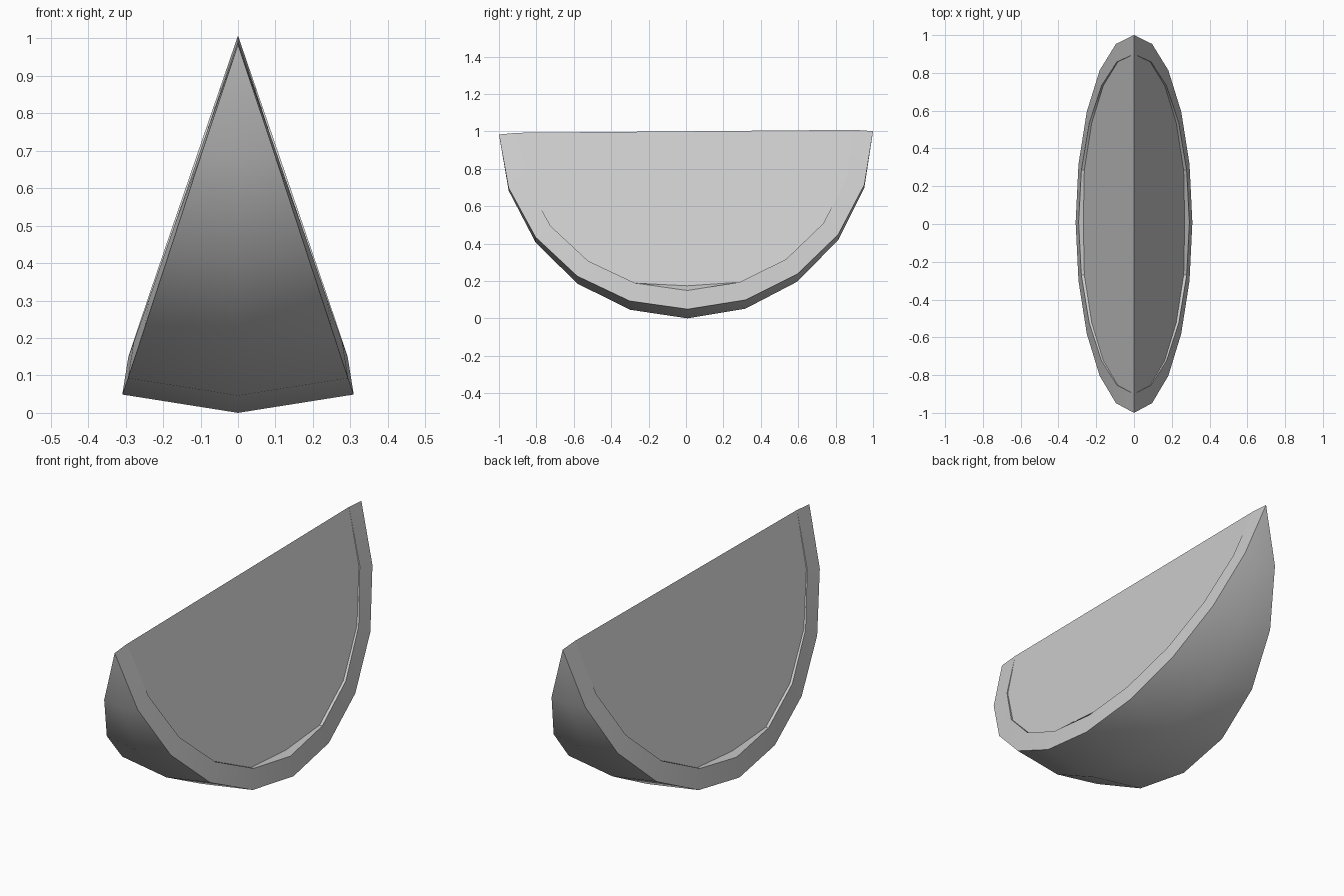
import bpy, bmesh
from math import sin, cos, tan, radians
from mathutils import Matrix

if "Cube" in bpy.data.objects:
    bpy.data.objects.remove(bpy.data.objects["Cube"])

N = 10                      # steps from pole to pole
HALF = radians(18)          # half angle of the wedge
LIP = radians(19)           # raised inner edge of the rind
TILT = radians(0.5)

bm = bmesh.new()


def point(r, i, ang):
    """Point on a sphere whose poles lie on y; ang is measured from straight down."""
    t = radians(-90 + 180 * i / N)
    return bm.verts.new((r * cos(t) * sin(ang), r * sin(t), -r * cos(t) * cos(ang)))


def meridian(r, ang, start, end):
    return [start] + [point(r, i, ang) for i in range(1, N)] + [end]


def bridge(a, b):
    """Faces between two point rows, dropping shared corners."""
    for i in range(N):
        corners = list(dict.fromkeys((a[i], a[i + 1], b[i + 1], b[i])))
        if len(corners) > 2:
            bm.faces.new(corners)


# Poles of the rind sit slightly below the core edge
outer_ends = [bm.verts.new((0, y, -0.008)) for y in (-1, 1)]
inner_ends = [bm.verts.new((0, y, 0)) for y in (-0.9, 0.9)]

# Rounded outside of the rind
middle = meridian(1, 0, *outer_ends)

for s in (-1, 1):
    edge = meridian(1, s * HALF, *outer_ends)
    bridge(middle, edge)
    # Cut face of the rind, rising to a lip
    lip = meridian(0.9, s * LIP, *inner_ends)
    bridge(edge, lip)
    # Small step down to the flesh plane
    flesh = [inner_ends[0]]
    for i, v in enumerate(lip[1:-1], 1):
        z = v.co.z + (0.025 if i == N // 2 else 0)
        flesh.append(bm.verts.new((-s * z * tan(HALF), v.co.y, z)))
    flesh.append(inner_ends[1])
    bridge(lip, flesh)
    # Flat flesh face up to the core edge
    bm.faces.new(flesh)

bmesh.ops.recalc_face_normals(bm, faces=bm.faces[:])
bm.transform(Matrix.Translation((0, 0, 1)) @ Matrix.Rotation(TILT, 4, 'X'))

mesh = bpy.data.meshes.new("fruit_wedge")
bm.to_mesh(mesh)
bm.free()
wedge = bpy.data.objects.new("fruit_wedge", mesh)
bpy.context.collection.objects.link(wedge)

# Smooth rind, crisp cut edges
bpy.context.view_layer.objects.active = wedge
wedge.select_set(True)
bpy.ops.object.shade_smooth_by_angle(angle=radians(30))
